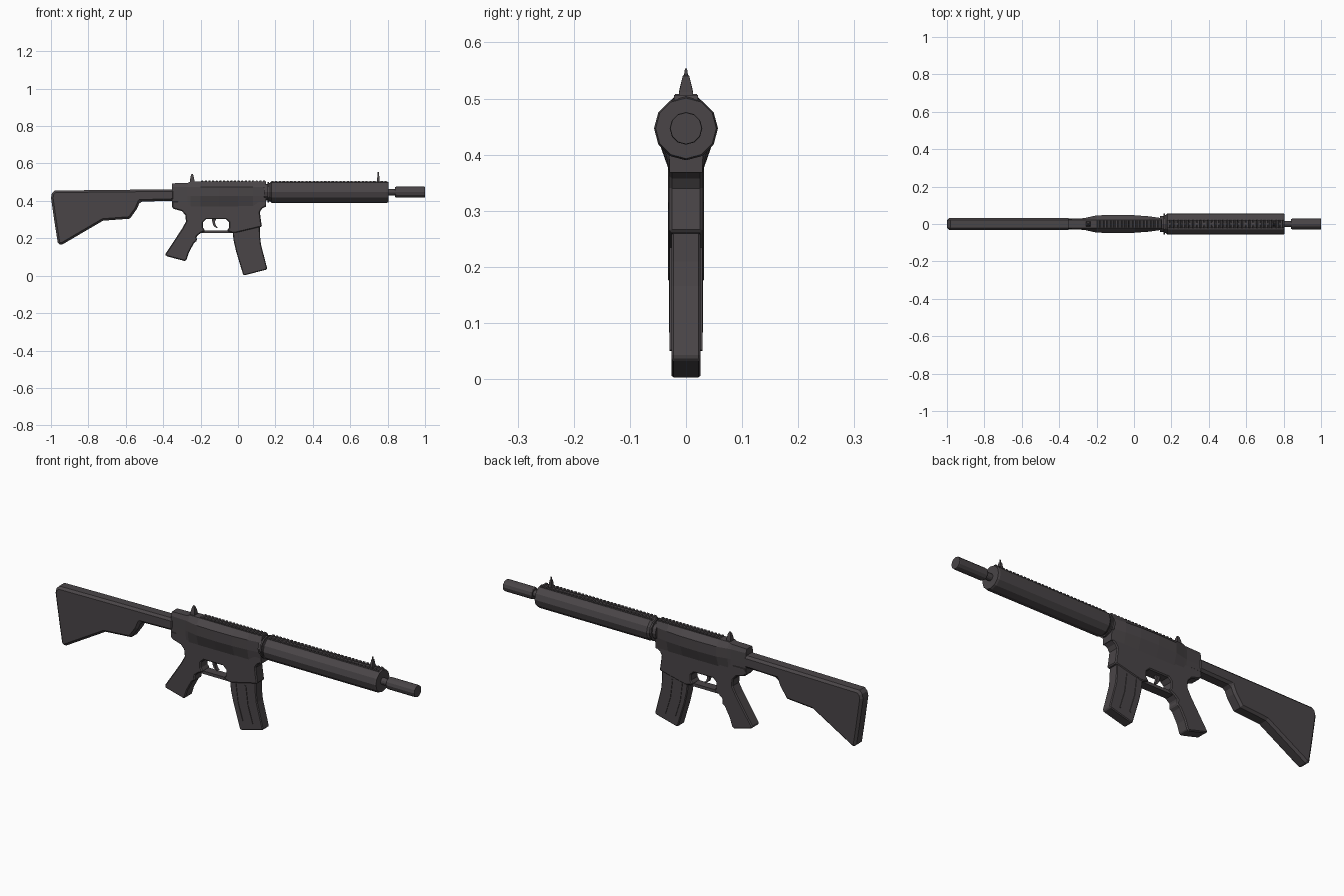
import bpy, bmesh, math
from mathutils import Matrix, Vector

if "Cube" in bpy.data.objects:
    bpy.data.objects.remove(bpy.data.objects["Cube"])

metal = bpy.data.materials.new("dark_grey_metal")
metal.diffuse_color = (0.068, 0.060, 0.064, 1)
metal.use_nodes = True
metal.node_tree.nodes["Principled BSDF"].inputs["Base Color"].default_value = metal.diffuse_color


def finish(name, bm, bevel=0.0):
    bmesh.ops.recalc_face_normals(bm, faces=bm.faces)
    me = bpy.data.meshes.new(name)
    bm.to_mesh(me)
    bm.free()
    me.materials.append(metal)
    ob = bpy.data.objects.new(name, me)
    bpy.context.collection.objects.link(ob)
    if bevel:
        m = ob.modifiers.new("bevel", 'BEVEL')
        m.width = bevel
        m.segments = 1
        m.limit_method = 'ANGLE'
        m.angle_limit = math.radians(50)
    return ob


def prism(name, pts, hw, bevel=0.0, y=0.0):
    """Side profile (x, z) extruded across y."""
    bm = bmesh.new()
    f = bm.faces.new([bm.verts.new((x, y - hw, z)) for x, z in pts])
    r = bmesh.ops.extrude_face_region(bm, geom=[f])
    vs = [v for v in r["geom"] if isinstance(v, bmesh.types.BMVert)]
    bmesh.ops.translate(bm, verts=vs, vec=(0, 2 * hw, 0))
    return finish(name, bm, bevel)


def loft(name, rings):
    bm = bmesh.new()
    vr = [[bm.verts.new(p) for p in ring] for ring in rings]
    n = len(vr[0])
    for a, b in zip(vr, vr[1:]):
        for i in range(n):
            bm.faces.new((a[i], a[(i + 1) % n], b[(i + 1) % n], b[i]))
    bm.faces.new(vr[0])
    bm.faces.new(vr[-1])
    return finish(name, bm)


def turned(name, steps, sides, z=0.447):
    """Stack of (x, radius) rings along the barrel axis."""
    return loft(name, [[(x, r * math.cos(2 * math.pi * i / sides),
                         z + r * math.sin(2 * math.pi * i / sides))
                        for i in range(sides)] for x, r in steps])


def rail(name, x0, x1, base, hw):
    """Toothed rail: base strip with evenly spaced teeth."""
    pts = [(x0, base - 0.02)]
    n = round((x1 - x0) / 0.02)
    d = (x1 - x0) / n
    for i in range(n):
        a = x0 + i * d
        pts += [(a, base), (a + d * .2, base + .007), (a + d * .7, base + .007), (a + d * .9, base)]
    pts += [(x1, base), (x1, base - 0.02)]
    return prism(name, pts, hw)


# Stock with buffer tube
prism("stock", [(-1, .417), (-.995, .44), (-.98, .455), (-.74, .458), (-.34, .462), (-.34, .401),
                (-.524, .396), (-.54, .358), (-.578, .305), (-.722, .294), (-.941, .166),
                (-.962, .166), (-.979, .273)], 0.032, 0.011)

# Upper receiver, swelling at its middle
rings = []
for x, w, top in [(-.353, .027, .494), (-.27, .031, .496), (-.255, .034, .503), (-.2, .046, .503),
                  (-.1, .049, .503), (0, .047, .503), (.08, .041, .503), (.15, .031, .503)]:
    half = [(.021, top), (w, .475), (w, .425), (.029, .368)]
    rings.append([(x, y, z) for y, z in half] + [(x, -y, z) for y, z in reversed(half)])
loft("upper_receiver", rings)

# Lower receiver, with pistol grip and magazine well in one outline
prism("lower_receiver", [(-.353, .40), (-.353, .369), (-.345, .358), (-.30, .345), (-.282, .325), (-.278, .29),
                         (-.30, .25), (-.389, .115), (-.385, .105), (-.283, .078), (-.275, .085),
                         (-.262, .125), (-.235, .175), (-.219, .187), (-.222, .21), (-.2, .228),
                         (-.175, .24), (-.187, .258), (-.187, .285), (-.17, .302), (-.065, .302),
                         (-.047, .285), (-.047, .258), (-.06, .24), (-.03, .229), (-.012, .229),
                         (.128, .262), (.122, .30), (.117, .34), (.128, .358), (.15, .372), (.15, .40)],
      0.030, 0.005)
prism("trigger_guard", [(-.2, .228), (-.03, .228), (-.055, .243), (-.178, .243)], 0.022)
prism("trigger", [(-.14, .31), (-.115, .31), (-.124, .285), (-.118, .268), (-.108, .256),
                  (-.114, .254), (-.13, .266), (-.137, .285)], 0.008)

# Curved magazine with raised side ribs
prism("magazine", [(-.03, .25), (-.024, .19), (-.01, .13), (.027, .007), (.034, .002), (.153, .033),
                   (.155, .043), (.123, .166), (.118, .21), (.117, .27)], 0.026, 0.004)
for side in (-1, 1):
    for k, dx in enumerate((.03, .085)):
        prism(f"magazine_rib_{k}_{side}", [(dx - .03, .235), (dx - .018, .14), (dx + .010, .05),
                                           (dx + .017, .052), (dx - .010, .14), (dx - .022, .235)],
              0.002, 0, side * 0.027)

# Handguard, twelve sided, with rear collar
turned("handguard_collar", [(.14, .044), (.158, .044), (.158, .055), (.166, .055), (.166, .049), (.176, .049)], 12)
turned("handguard", [(.17, .049), (.18, .057), (.795, .057), (.805, .054)], 12)
rail("handguard_rail", .175, .80, .499, .021)
rail("receiver_rail", -.2, .15, .501, .020)

# Barrel and muzzle
turned("barrel", [(.79, .017), (.86, .017)], 12)
turned("muzzle", [(.84, .026), (.845, .029), (.995, .029), (1, .028)], 12)


# Sights: tapered posts
def post(name, x, levels):
    loft(name, [[(x - a, -b, z), (x + a, -b, z), (x + a, b, z), (x - a, b, z)] for z, a, b in levels])


post("rear_sight", -.245, [(.485, .013, .016), (.515, .011, .012), (.535, .007, .007), (.545, .003, .003)])
post("front_sight", .75, [(.495, .008, .014), (.512, .006, .012), (.54, .005, .006), (.542, .003, .003), (.554, .003, .002)])
